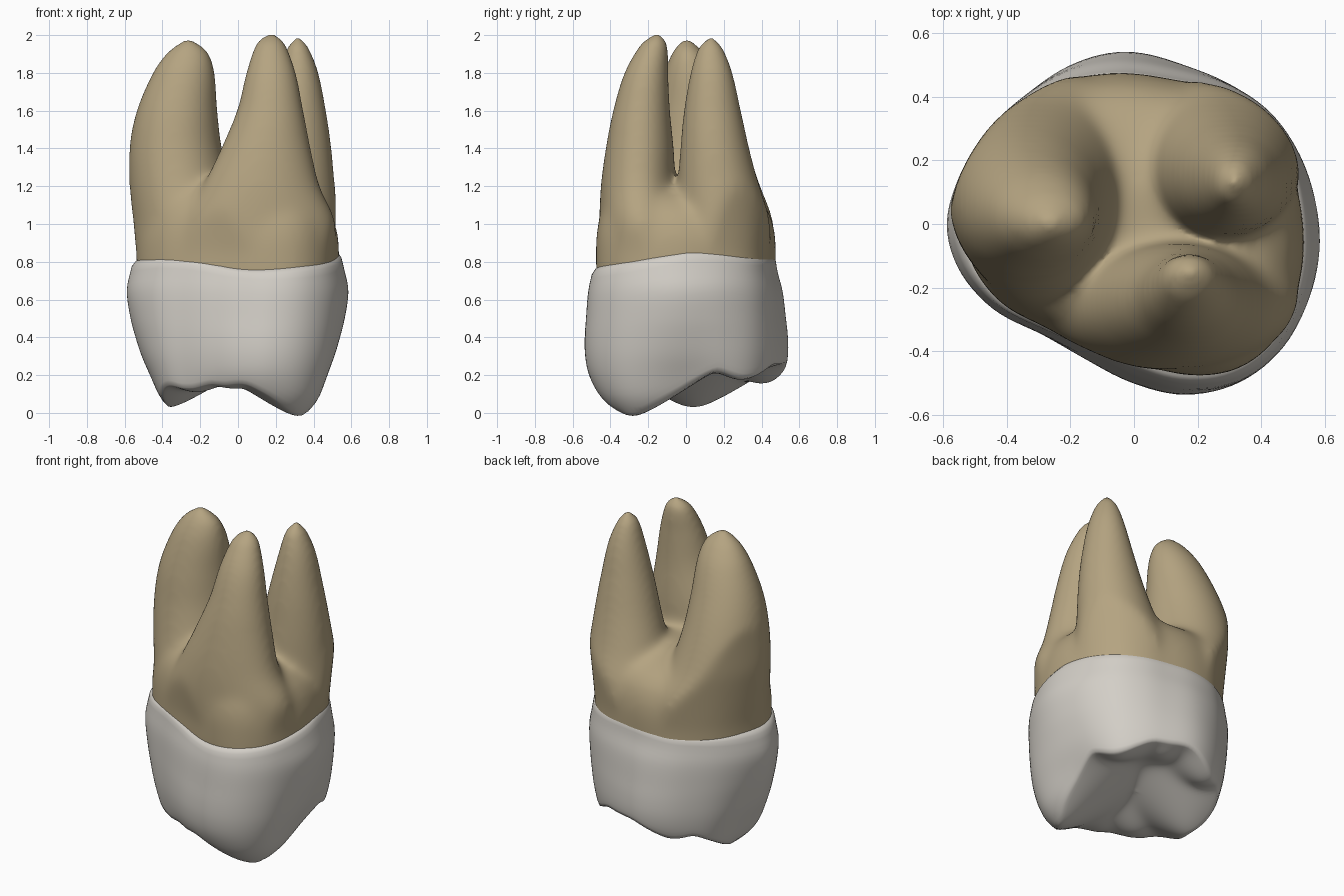
import bpy, bmesh, math

if "Cube" in bpy.data.objects:
    bpy.data.objects.remove(bpy.data.objects["Cube"])

SEG = 128


def material(name, rgb):
    m = bpy.data.materials.new(name)
    m.diffuse_color = (*rgb, 1)
    m.use_nodes = True
    m.node_tree.nodes["Principled BSDF"].inputs["Base Color"].default_value = m.diffuse_color
    return m


def lerp_table(table, t):
    """Smooth (Catmull-Rom) lookup in rows of (key, values...), keys rising."""
    if t <= table[0][0]:
        return table[0][1:]
    if t >= table[-1][0]:
        return table[-1][1:]
    i = next(k for k in range(len(table) - 1) if t <= table[k + 1][0])
    p, a, b, n = table[max(i - 1, 0)], table[i], table[i + 1], table[min(i + 2, len(table) - 1)]
    h = b[0] - a[0]
    u = (t - a[0]) / h
    out = []
    for c in range(1, len(a)):
        ma = (b[c] - p[c]) / (b[0] - p[0]) * h
        mb = (n[c] - a[c]) / (n[0] - a[0]) * h
        out.append((2*u**3 - 3*u**2 + 1) * a[c] + (u**3 - 2*u**2 + u) * ma
                   + (3*u**2 - 2*u**3) * b[c] + (u**3 - u**2) * mb)
    return out


def loft(bm, rings):
    """Skin a stack of equal-length rings and close both ends."""
    vs = [[bm.verts.new(p) for p in r] for r in rings]
    n = len(rings[0])
    for a, b in zip(vs, vs[1:]):
        for i in range(n):
            bm.faces.new((a[i], a[(i + 1) % n], b[(i + 1) % n], b[i]))
    for ring in (vs[0], vs[-1]):
        c = bm.verts.new([sum(v.co[k] for v in ring) / n for k in range(3)])
        for i in range(n):
            bm.faces.new((ring[i], ring[(i + 1) % n], c))


def smooth_modifier(ob, iterations, group=""):
    s = ob.modifiers.new("soften", 'SMOOTH')
    s.factor, s.iterations, s.vertex_group = 0.5, iterations, group


def bake(ob):
    bpy.ops.object.select_all(action='DESELECT')
    ob.select_set(True)
    bpy.context.view_layer.objects.active = ob
    bpy.ops.object.convert(target='MESH')
    bpy.ops.object.shade_smooth()


def finish(bm, name, mat, smooth, voxel=None):
    bmesh.ops.recalc_face_normals(bm, faces=bm.faces)
    me = bpy.data.meshes.new(name)
    bm.to_mesh(me)
    bm.free()
    me.materials.append(mat)
    ob = bpy.data.objects.new(name, me)
    bpy.context.collection.objects.link(ob)
    if voxel:
        r = ob.modifiers.new("fuse", 'REMESH')
        r.mode = 'VOXEL'
        r.voxel_size = voxel
    smooth_modifier(ob, smooth)
    bake(ob)
    return ob


# Widest outline of the tooth, seen from the top, as radius by angle
outline = [(-.59, 0), (-.56, -.13), (-.46, -.26), (-.3, -.35), (-.15, -.43), (0, -.5), (.17, -.54),
           (.34, -.505), (.47, -.4), (.55, -.25), (.585, -.08), (.57, .08), (.52, .23), (.43, .36),
           (.3, .45), (.15, .505), (-.04, .54), (-.2, .505), (-.35, .41), (-.48, .28), (-.56, .13)]
polar = sorted((math.atan2(y, x) % math.tau, math.hypot(x, y)) for x, y in outline)
polar = [(a - math.tau, r) for a, r in polar[-3:]] + polar + [(a + math.tau, r) for a, r in polar[:3]]

# Outline scale by height, for the x sides and the y sides; then neck line height by angle
scale_by_z = [(0, .57, .6), (.05, .66, .75), (.1, .715, .85), (.2, .79, .96), (.3, .865, 1), (.4, .92, 1),
              (.5, .965, .98), (.65, 1, .945), (.75, .965, .895), (.85, .925, .87)]
neck_line = [(-45, .79), (0, .86), (45, .835), (90, .835), (135, .815), (180, .81),
             (225, .82), (278, .76), (315, .79), (360, .86)]


def radius(a):
    return lerp_table(polar, a % math.tau)[0]


def blend(a, fx, fy):
    """Outline scale between the x and y sides, fuller on the diagonals."""
    s = math.sin(a) ** 2
    f = fx * (1 - s) + fy * s
    return f + .38 * (1 - f) * math.sin(2 * a) ** 2


def crown_radius(a, z):
    return radius(a) * blend(a, *lerp_table(scale_by_z, z))


# Cusps and marginal ridges of the chewing face: x, y, z, slope
cusps = [(.33, -.29, -.018, .65), (-.38, .04, .028, .6), (-.2, .4, .155, .65), (.36, .29, .175, .6),
         (.44, .03, .2, .6), (-.03, -.35, .13, .5), (-.22, -.24, .11, .5), (.1, .38, .23, .6)]


def chew_height(x, y):
    k = .015
    total = math.exp(-.27 / k)
    for cx, cy, cz, slope in cusps:
        d = math.hypot(x - cx, y - cy)
        total += math.exp(-(cz + slope * (math.sqrt(d * d + .0064) - .08)) / k)
    return -k * math.log(total)


# Crown: side wall from neck line to chewing face, then the chewing face to its centre
columns = []
for i in range(SEG):
    a = math.tau * i / SEG
    ca, sa = math.cos(a), math.sin(a)
    top = lerp_table(neck_line, math.degrees(a))[0]
    z = .5
    while z > 0 and z > chew_height(crown_radius(a, z) * ca, crown_radius(a, z) * sa):
        z -= .004
    edge = crown_radius(a, z)
    col = [(ca * crown_radius(a, top) * .88, sa * crown_radius(a, top) * .88, top)]
    for j in range(25):
        h = top + (z - top) * j / 24
        r = crown_radius(a, h)
        col.append((ca * r, sa * r, h))
    for j in range(1, 27):
        r = edge * (1 - j / 27)
        col.append((ca * r, sa * r, chew_height(ca * r, sa * r)))
    columns.append(col)
bm = bmesh.new()
loft(bm, [list(ring) for ring in zip(*columns)])
finish(bm, "crown", material("enamel white", (.65, .62, .57)), 3)

# Root sections: z, x min, x max, y min, y max
left_root = [(.7, -.56, .1, -.3, .48), (1.0, -.565, .06, -.28, .475), (1.2, -.58, -.03, -.23, .395),
             (1.4, -.576, -.085, -.19, .325), (1.6, -.535, -.11, -.16, .25), (1.8, -.45, -.125, -.115, .165),
             (1.9, -.38, -.155, -.075, .1), (1.95, -.32, -.205, -.04, .05), (1.975, -.28, -.25, -.01, .02)]
front_root = [(.7, -.35, .5, -.46, 0), (1.0, -.3, .52, -.46, 0), (1.2, -.19, .435, -.452, -.05),
              (1.4, -.09, .385, -.425, -.065), (1.6, -.005, .345, -.385, -.085), (1.8, .045, .305, -.325, -.095),
              (1.95, .095, .25, -.24, -.1), (1.99, .135, .215, -.19, -.125), (2.006, .165, .19, -.165, -.14)]
back_root = [(.7, -.02, .54, -.06, .47), (1.0, .0, .535, -.05, .455), (1.2, .05, .515, -.045, .39),
             (1.4, .11, .495, -.03, .335), (1.6, .165, .465, -.01, .29), (1.8, .22, .425, .025, .245),
             (1.93, .26, .375, .065, .195), (1.97, .29, .345, .1, .16), (1.99, .31, .33, .12, .14)]


def neck_radius(a, fx, fy):
    return radius(a) * blend(a, fx, fy + .025 * max(0, math.sin(a)))


def root_point(x, y, z):
    """Keep the foot of a root inside the neck outline, so it flows into the trunk."""
    free = max(0, min(1, (z - .85) / .35))
    a, r = math.atan2(y, x), math.hypot(x, y)
    k = min(1, neck_radius(a, .915 + .08 * free, .86 + .1 * free) / r) if r > 0 else 1
    return (x * k, y * k, z)


bm = bmesh.new()
for sections in (left_root, front_root, back_root):
    z0, z1 = sections[0][0], sections[-1][0]
    rings = []
    for j in range(41):
        z = z0 + (z1 - z0) * (1 - (1 - j / 40) ** 1.5)
        xa, xb, ya, yb = lerp_table(sections, z)
        rings.append([root_point((xa + xb) / 2 + (xb - xa) / 2 * math.cos(math.tau * i / 48),
                                 (ya + yb) / 2 + (yb - ya) / 2 * math.sin(math.tau * i / 48), z)
                      for i in range(48)])
    loft(bm, rings)

# Root trunk: the neck the three roots grow from, domed between them
rings = []
for z, fx, fy in [(.55, .8, .78), (.7, .91, .85), (.82, .915, .855), (.92, .91, .855), (1.0, .88, .83),
                  (1.07, .82, .78), (1.13, .72, .69), (1.18, .55, .54), (1.22, .35, .35), (1.24, .15, .15)]:
    rings.append([(neck_radius(a, fx, fy) * math.cos(a), neck_radius(a, fx, fy) * math.sin(a), z)
                  for a in (math.tau * i / SEG for i in range(SEG))])
loft(bm, rings)
roots = finish(bm, "roots", material("root tan", (.46, .37, .22)), 8, voxel=.016)

# Melt the creases where the roots meet the trunk, leaving the tips alone
group = roots.vertex_groups.new(name="fork")
for v in roots.data.vertices:
    w = max(0, min(1, (1.5 - v.co.z) / .3))
    group.add([v.index], w, 'REPLACE')
smooth_modifier(roots, 40, "fork")
bake(roots)
